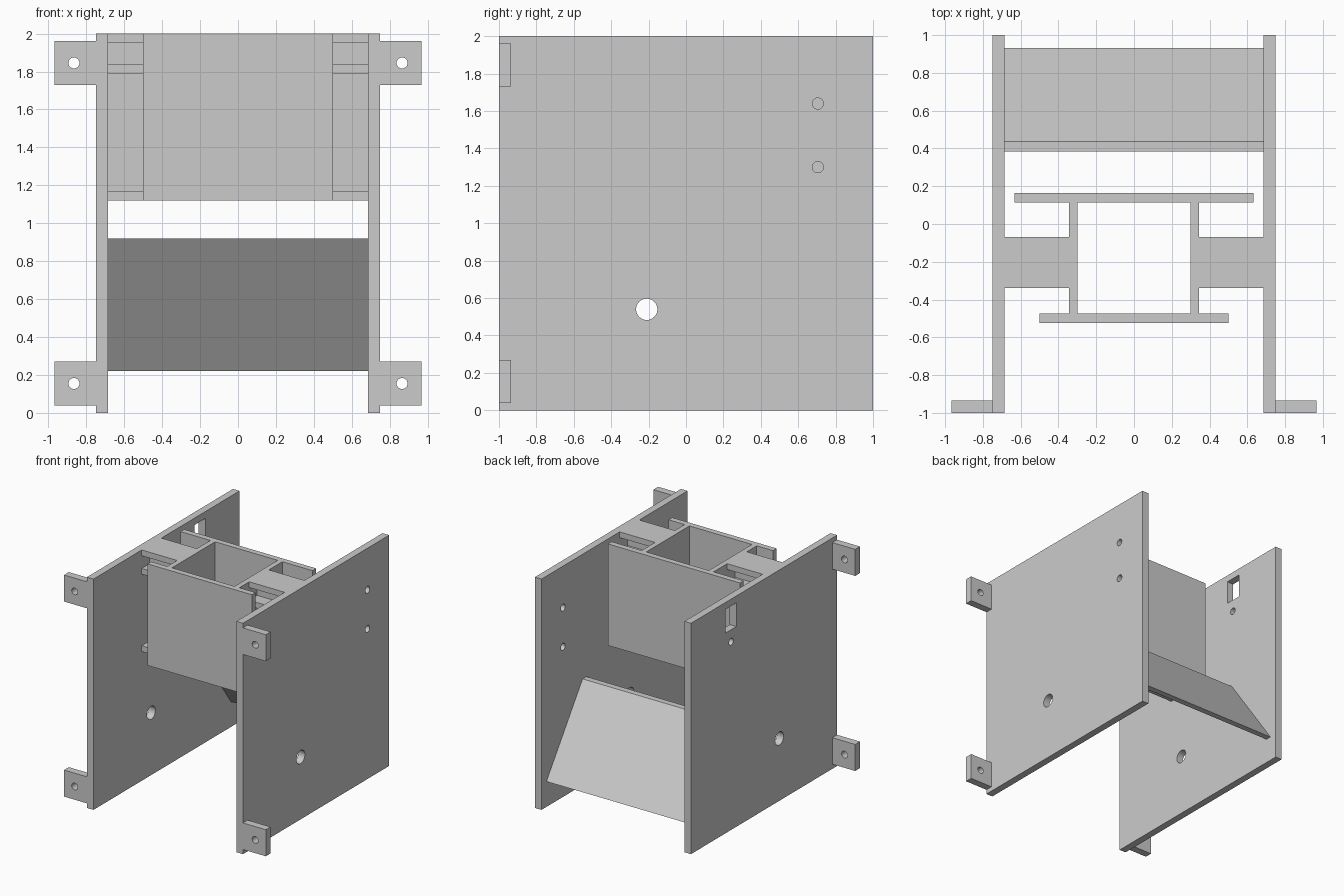
import bpy, bmesh, math
from mathutils import Matrix, Vector

cube = bpy.data.objects.get("Cube")
if cube:
    bpy.data.objects.remove(cube, do_unlink=True)

GREY = (0.6, 0.6, 0.6, 1.0)
grey = bpy.data.materials.new("plain grey")
grey.use_nodes = True
grey.diffuse_color = GREY
grey.node_tree.nodes["Principled BSDF"].inputs["Base Color"].default_value = GREY


def add_box(bm, x, y, z):
    """Box from three (low, high) ranges."""
    size = Vector((x[1] - x[0], y[1] - y[0], z[1] - z[0]))
    mid = Vector((sum(x), sum(y), sum(z))) / 2
    bmesh.ops.create_cube(bm, size=1, matrix=Matrix.Translation(mid) @ Matrix.Diagonal(size.to_4d()))


def add_rod(bm, centre, radius, axis):
    """Round hole cutter along the x or y axis."""
    turn = Matrix.Rotation(math.pi / 2, 4, "Y" if axis == "x" else "X")
    bmesh.ops.create_cone(bm, cap_ends=True, segments=32, radius1=radius, radius2=radius,
                          depth=0.3, matrix=Matrix.Translation(centre) @ turn)


def add_prism(bm, profile, x):
    """Extrude a (y, z) profile across an x range."""
    face = bm.faces.new([bm.verts.new((x[0], y, z)) for y, z in profile])
    moved = bmesh.ops.extrude_face_region(bm, geom=[face])["geom"]
    verts = [v for v in moved if isinstance(v, bmesh.types.BMVert)]
    bmesh.ops.translate(bm, verts=verts, vec=(x[1] - x[0], 0, 0))


def make(name, bm):
    bmesh.ops.recalc_face_normals(bm, faces=bm.faces)
    mesh = bpy.data.meshes.new(name)
    bm.to_mesh(mesh)
    bm.free()
    mesh.materials.append(grey)
    obj = bpy.data.objects.new(name, mesh)
    bpy.context.collection.objects.link(obj)
    return obj


def box(name, x, y, z):
    bm = bmesh.new()
    add_box(bm, x, y, z)
    return make(name, bm)


def cut(obj, bm):
    """Subtract the cutter and keep only the finished mesh."""
    cutter = make(obj.name + "_cutter", bm)
    cutter.hide_render = True
    mod = obj.modifiers.new("holes", "BOOLEAN")
    mod.operation, mod.solver, mod.object = "DIFFERENCE", "EXACT", cutter
    graph = bpy.context.evaluated_depsgraph_get()
    mesh = bpy.data.meshes.new_from_object(obj.evaluated_get(graph))
    obj.modifiers.clear()
    obj.data = mesh
    bpy.data.objects.remove(cutter, do_unlink=True)


def span(side, low, high):
    """Mirror an x range to the given side."""
    return tuple(sorted((side * low, side * high)))


INNER, OUTER, TAB_END = 0.685, 0.748, 0.967
BASE, TOP = 1.12, 2.0

# I-shaped arm profile with top, middle and bottom flanges
FRONT, BACK, WEB_FRONT, WEB_BACK = -0.34, -0.07, -0.23, -0.18
flanges = [(BASE, 1.17), (1.79, 1.84), (1.95, TOP)]
front_edge, back_edge = [], []
for low, high in flanges:
    for z, flange_end in ((low, low == BASE), (high, high == TOP)):
        inner_first = z == low
        for edge, web, tip in ((front_edge, WEB_FRONT, FRONT), (back_edge, WEB_BACK, BACK)):
            pair = [(web, z), (tip, z)] if inner_first else [(tip, z), (web, z)]
            edge.extend([(tip, z)] if flange_end else pair)
arm_profile = front_edge + back_edge[::-1]

for side, label in ((1, "left"), (-1, "right")):
    # Side wall with axle hole, plus its own fixing holes
    wall = box(label + "_wall", span(side, INNER, OUTER), (-1, 1), (0, TOP))
    bm = bmesh.new()
    x = side * (INNER + OUTER) / 2
    add_rod(bm, (x, -0.21, 0.54), 0.057, "x")
    if side > 0:
        for z in (1.30, 1.64):
            add_rod(bm, (x, 0.705, z), 0.03, "x")
    else:
        add_rod(bm, (x, 0.45, 1.63), 0.03, "x")
        add_box(bm, (x - 0.1, x + 0.1), (0.38, 0.53), (1.735, 1.94))
    cut(wall, bm)

    # Drilled mounting tabs
    for z, level in ((0.155, "lower"), (1.845, "upper")):
        tab = box(f"{label}_{level}_tab", span(side, OUTER, TAB_END),
                  (-1, -0.935), (z - 0.115, z + 0.115))
        bm = bmesh.new()
        add_rod(bm, (side * 0.865, -0.97, z), 0.029, "y")
        cut(tab, bm)

    # Side of the central box and the arm holding it to the wall
    box(label + "_box_side", span(side, 0.30, 0.345), (-0.475, 0.115), (BASE, TOP))
    bm = bmesh.new()
    add_prism(bm, arm_profile, span(side, 0.345, INNER))
    make(label + "_arm", bm)

# Front and back of the central box
box("box_front", (-0.5, 0.5), (-0.525, -0.475), (BASE, TOP))
box("box_back", (-0.633, 0.633), (0.115, 0.165), (BASE, TOP))

# Sloping chute plate
bm = bmesh.new()
add_prism(bm, [(0.385, 0.92), (0.437, 0.92), (0.932, 0.22), (0.88, 0.22)], (-INNER, INNER))
make("sloping_plate", bm)
